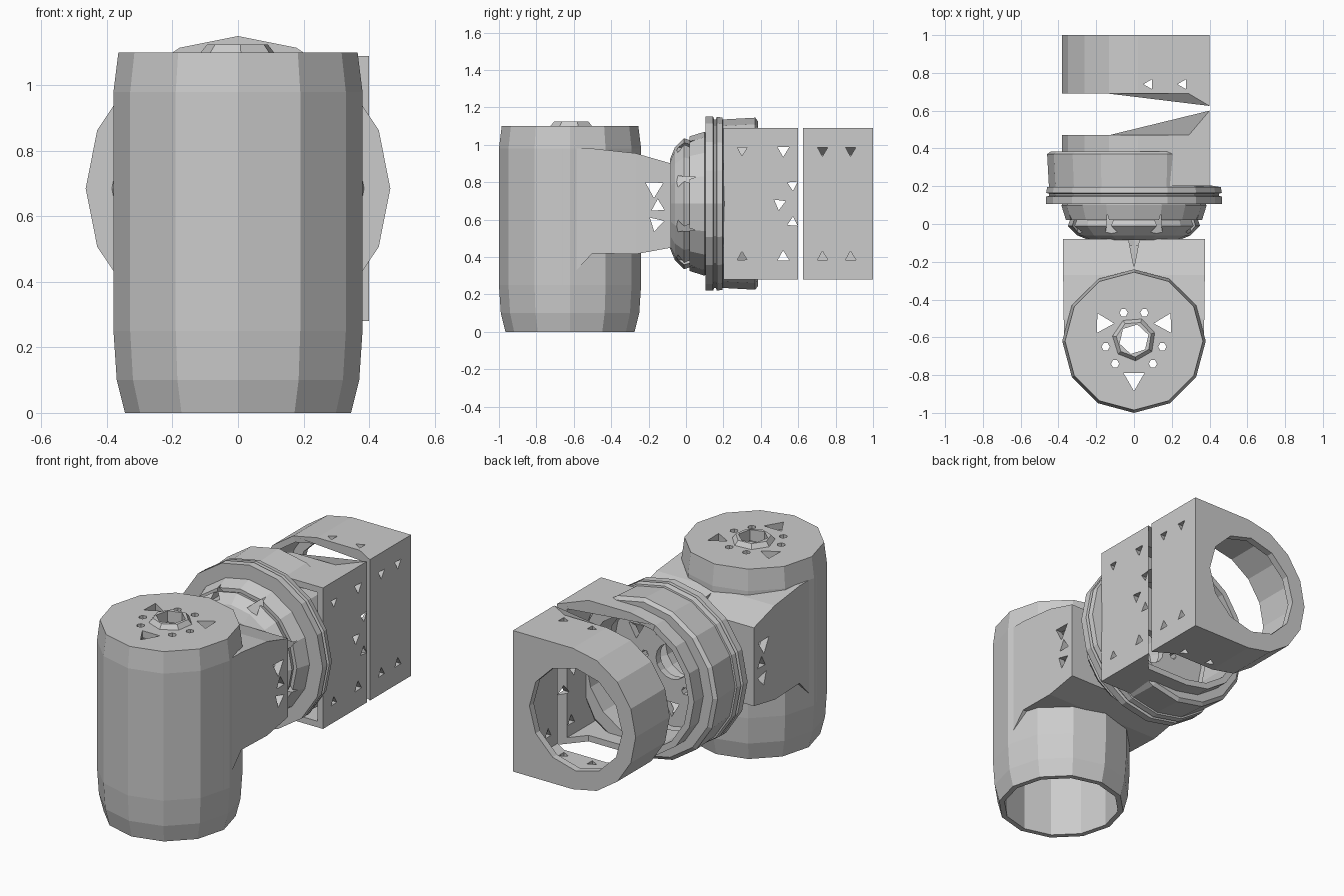
import bpy, bmesh
from math import sin, cos, pi
from mathutils import Vector

if "Cube" in bpy.data.objects:
    bpy.data.objects.remove(bpy.data.objects["Cube"])

C = 0.685          # height of the horizontal joint axis


def make(name, rings, wrap=False):
    """Skin matching point rings; capped ends, or wrapped into a closed band."""
    bm = bmesh.new()
    vs = [[bm.verts.new(p) for p in r] for r in rings]
    n, k = len(rings[0]), len(rings)
    for i in range(k if wrap else k - 1):
        a, b = vs[i], vs[(i + 1) % k]
        for j in range(n):
            bm.faces.new((a[j], a[(j + 1) % n], b[(j + 1) % n], b[j]))
    if not wrap:
        bm.faces.new(vs[0])
        bm.faces.new(vs[-1])
    bmesh.ops.recalc_face_normals(bm, faces=bm.faces)
    me = bpy.data.meshes.new(name)
    bm.to_mesh(me)
    bm.free()
    ob = bpy.data.objects.new(name, me)
    bpy.context.collection.objects.link(ob)
    return ob


def circle(n, r, centre, axis, turn=0.0):
    out = []
    for i in range(n):
        a = turn + 2 * pi * i / n
        u, v = r * cos(a), r * sin(a)
        off = {'x': (0, u, v), 'y': (u, 0, v), 'z': (u, v, 0)}[axis]
        out.append(Vector(centre) + Vector(off))
    return out


def peg(n, r, centre, axis, depth, turn=0.0):
    """Prism centred on a point, used for holes."""
    d = Vector({'x': (1, 0, 0), 'y': (0, 1, 0), 'z': (0, 0, 1)}[axis]) * depth / 2
    c = Vector(centre)
    return make("cutter", [circle(n, r, c - d, axis, turn), circle(n, r, c + d, axis, turn)])


def lathe(name, profile, n=16):
    """Closed (y, radius) profile turned about the joint axis."""
    return make(name, [circle(n, r, (0, y, C), 'y') for y, r in profile], True)


def combine(ob, tools, op='DIFFERENCE'):
    for t in tools:
        t.hide_render = True
        m = ob.modifiers.new("bool", 'BOOLEAN')
        m.operation, m.solver, m.object = op, 'EXACT', t
    dg = bpy.context.evaluated_depsgraph_get()
    me = bpy.data.meshes.new_from_object(ob.evaluated_get(dg))
    ob.modifiers.clear()
    ob.data = me
    for t in tools:
        bpy.data.objects.remove(t)


def box_ring(y, x, z0, z1):
    return [(-x, y, z0), (x, y, z0), (x, y, z1), (-x, y, z1)]


def d_ring(y_round, y_edge, inset=0.0):
    """D section: square on +x, half round on -x; y may differ at the square edge."""
    h, xr, r = 0.405 - inset, 0.4 - inset, 0.4 - inset
    top = [(xr, y_edge, C + h), (0.29, y_round, C + h)]
    arc = [(0.02 - r * sin(pi * i / 8), y_round, C + h * cos(pi * i / 8)) for i in range(9)]
    return top + arc + [(x, y, 2 * C - z) for x, y, z in reversed(top)]


# upright housing with its side arm
Y = -0.62
body = make("upright_housing", [circle(12, r, (0, Y, z), 'z') for z, r in
            ((0, 0.345), (0.1, 0.37), (0.25, 0.38), (0.98, 0.38), (1.1, 0.365))])
arm = make("arm", [box_ring(*s) for s in ((-0.66, 0.37, 0.25, 0.98), (-0.5, 0.372, 0.42, 0.98),
           (-0.27, 0.375, 0.415, 0.955), (-0.08, 0.375, 0.45, 0.9))])
hub = make("hub", [circle(7, r, (0, -0.61, z), 'z', 0.3) for z, r in
           ((1.05, 0.12), (1.1, 0.115), (1.125, 0.095))])
combine(body, [arm, hub], 'UNION')

# hollow interior, arm mouth and the notch on the arm's top
cavity = [peg(12, 0.315, (0, Y, 0.48), 'z', 1.16),
          make("cutter", [box_ring(-0.6, 0.335, 0.47, 0.88), box_ring(-0.115, 0.335, 0.49, 0.86)]),
          peg(12, 0.19, (0, -0.1, C), 'y', 0.2),
          make("cutter", [[(0, -0.23, z), (0.035, -0.05, z), (-0.035, -0.05, z)] for z in (0.84, 1.0)])]
combine(body, cavity)

# holes in the lid and arm sides
holes = [peg(6, 0.08, (0, -0.61, 1.1), 'z', 0.3, 0.3)]
for s in (-1, 1):
    for x, y in ((0.055, -0.47), (0.15, -0.65), (0.1, -0.74)):
        holes.append(peg(6, 0.022, (s * x, y, 1.1), 'z', 0.3))
    holes.append(peg(3, 0.06, (s * 0.165, -0.525, 1.1), 'z', 0.3, pi / 2 - s * 0.5))
    for y, z, r, t in ((-0.17, 0.77, 0.055, 0.5), (-0.15, 0.67, 0.04, 1.6), (-0.16, 0.58, 0.045, 0.3)):
        holes.append(peg(3, r, (s * 0.37, y, z), 'x', 0.15, t))
holes.append(peg(3, 0.065, (0, -0.82, 1.1), 'z', 0.3, -pi / 2))
combine(body, holes)

# flared neck of the rotating joint
neck = lathe("joint_neck", [(-0.085, 0.15), (-0.085, 0.24), (-0.06, 0.3), (-0.01, 0.35), (0.02, 0.34),
                            (0.02, 0.36), (0.1, 0.385), (0.11, 0.3), (0.03, 0.27), (-0.03, 0.15)])
slots = [peg(3, 0.04, (0.33 * cos(a), 0.06, C + 0.33 * sin(a)), 'y', 0.3, a)
         for a in [2 * pi * (i + 0.5) / 8 for i in range(8)]]
combine(neck, slots)

# grooved flange
lathe("joint_flange", [(0.105, 0.37), (0.105, 0.465), (0.145, 0.465), (0.15, 0.45), (0.16, 0.45),
                       (0.165, 0.465), (0.195, 0.46), (0.21, 0.37)])

# bolt plate inside the joint
plate = lathe("bolt_plate", [(0.09, 0.1), (0.09, 0.38), (0.13, 0.38), (0.13, 0.1)])
bolts = [peg(6, 0.022, (0.17 * cos(a), 0.11, C + 0.17 * sin(a)), 'y', 0.2)
         for a in [2 * pi * i / 6 for i in range(6)]]
bolts += [peg(3, 0.055, (0.26 * cos(a), 0.11, C + 0.26 * sin(a)), 'y', 0.2, a)
          for a in [2 * pi * (i + 0.25) / 3 for i in range(3)]]
combine(plate, bolts)

# collar behind the flange, flattened on the square side
collar = lathe("collar", [(0.19, 0.365), (0.19, 0.45), (0.37, 0.46), (0.385, 0.44), (0.385, 0.365)])
for v in collar.data.vertices:
    v.co.x = min(v.co.x, 0.385)

# middle housing: open D-shaped sleeve whose square edge reaches further back
middle = make("middle_housing", [d_ring(0.2, 0.2), d_ring(0.47, 0.6)])
combine(middle, [make("cutter", [d_ring(0.1, 0.1, 0.035), d_ring(0.75, 0.75, 0.035)])])
tri = []
for y, z, r, t in ((0.3, 0.285, 0.03, 0.5), (0.52, 0.285, 0.036, 0.5), (0.57, 0.1, 0.032, 0.6)):
    for s in (-1, 1):
        tri.append(peg(3, r, (0.39, y, C + s * z), 'x', 0.15, s * t))
tri.append(peg(3, 0.036, (0.39, 0.5, C), 'x', 0.15, 0.4))
combine(middle, tri)

# end housing: D-shaped cup with a round opening in its back wall
end = make("end_housing", [d_ring(0.69, 0.625), d_ring(1.0, 1.0)])
combine(end, [make("cutter", [d_ring(0.5, 0.5, 0.035), d_ring(0.96, 0.96, 0.035)]),
              peg(12, 0.295, (0.0, 1.0, C), 'y', 0.2)])
tri = []
for s in (-1, 1):
    for y in (0.73, 0.88):
        tri.append(peg(3, 0.032, (0.39, y, C + s * 0.285), 'x', 0.15, s * 0.5))
    for x in (0.08, 0.26):
        tri.append(peg(3, 0.03, (x, 0.74, C + s * 0.39), 'z', 0.15, pi))
combine(end, tri)
